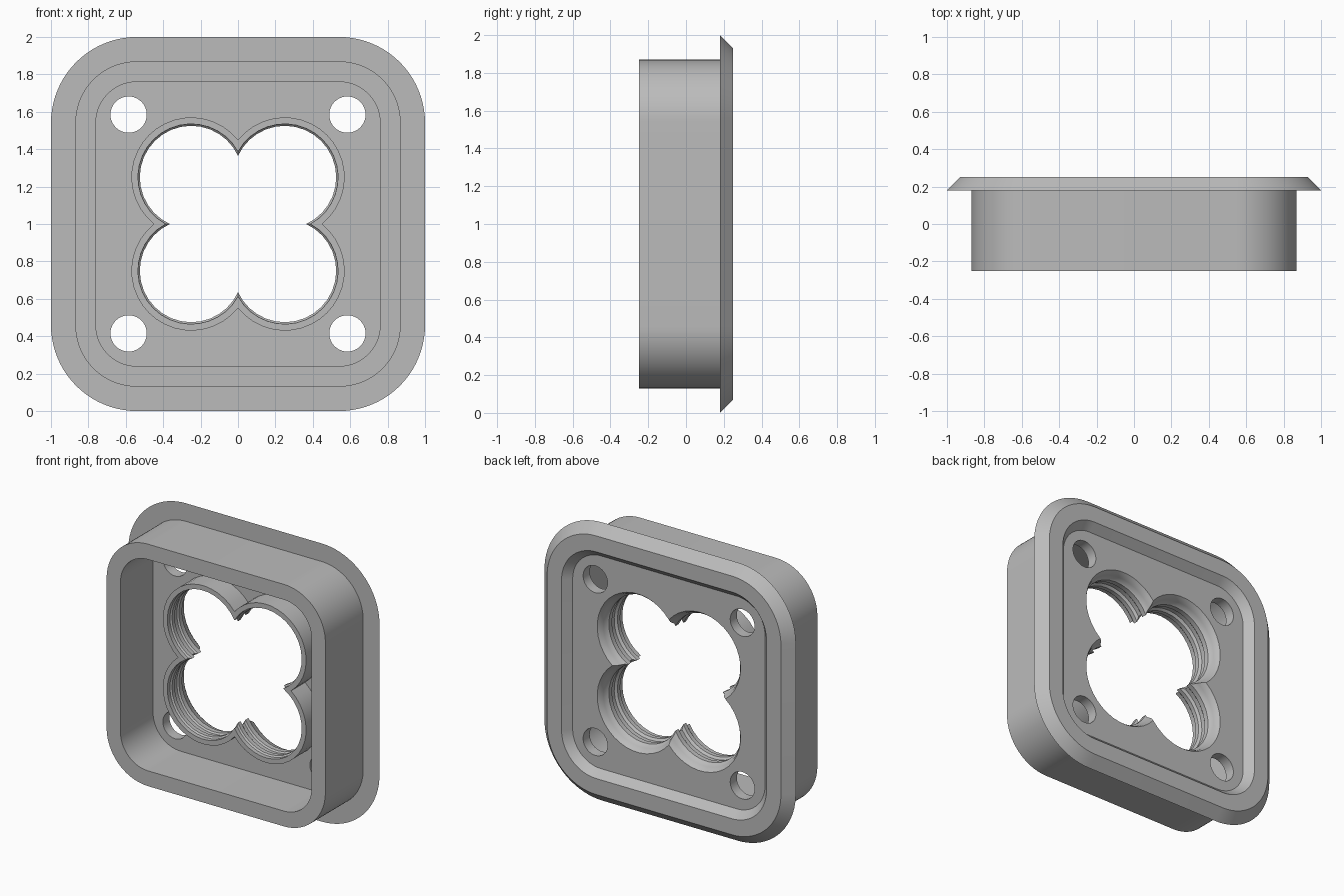
import bpy
import bmesh
from math import sin, cos, asin, acos, radians, pi

cube = bpy.data.objects.get("Cube")
if cube:
    bpy.data.objects.remove(cube, do_unlink=True)

CORNER = 0.54     # shared centre of all rounded corners
PETAL = 0.25      # offset of the four opening circles
HOLE = 0.585      # offset of the corner holes
STEPS = 20

bm = bmesh.new()


def ring(points, y):
    verts = [bm.verts.new((x, y, z + 1)) for x, z in points]
    n = len(verts)
    for i in range(n):
        bm.edges.new((verts[i], verts[(i + 1) % n]))
    return verts


def arcs(centre, radius, start, end):
    """Four arcs, one per quadrant, joined into one closed outline."""
    points = []
    for quarter in range(4):
        c, s = round(cos(quarter * pi / 2)), round(sin(quarter * pi / 2))
        for i in range(STEPS + 1):
            a = start + (end - start) * i / STEPS
            x, z = centre + radius * cos(a), centre + radius * sin(a)
            points.append((x * c - z * s, x * s + z * c))
    # drop the doubled points where neighbouring arcs meet
    return [p for i, p in enumerate(points)
            if abs(p[0] - points[i - 1][0]) + abs(p[1] - points[i - 1][1]) > 1e-5]


def rounded_square(half, y):
    return ring(arcs(CORNER, half - CORNER, 0, pi / 2), y)


def quatrefoil(radius, y):
    return ring(arcs(PETAL, radius, asin(-PETAL / radius), acos(-PETAL / radius)), y)


def bridge(a, b):
    n = len(a)
    for i in range(n):
        j = (i + 1) % n
        bm.faces.new((a[i], a[j], b[j], b[i]))


def loft(rings):
    for a, b in zip(rings, rings[1:]):
        bridge(a, b)
    return rings[0], rings[-1]


def fill(rings):
    """Flat face between an outer outline and the outlines inside it."""
    edges = [bm.edges.get((r[i - 1], r[i])) for r in rings for i in range(len(r))]
    bmesh.ops.triangle_fill(bm, edges=edges, use_beauty=True, normal=(0, 1, 0))


FRONT, BACK = 0.12, 0.195   # the two sides of the web plate

# skirt and bevelled flange, from the front web round to the back web
shell = [(0.76, FRONT), (0.76, -0.25), (0.87, -0.25), (0.87, 0.18),
         (1.0, 0.18), (0.93, 0.25), (0.815, 0.25), (0.765, BACK)]
front_edge, back_edge = loft([rounded_square(h, y) for h, y in shell])

# collar round the opening, with a stepped and grooved inside
collar = [(0.32, FRONT), (0.32, -0.04), (0.285, -0.04), (0.285, -0.01),
          (0.275, 0.0), (0.275, 0.03), (0.29, 0.045), (0.29, 0.075),
          (0.28, 0.085), (0.28, 0.12), (0.29, 0.13), (0.298, 0.155),
          (0.307, 0.178), (0.32, BACK)]
front_collar, back_collar = loft([quatrefoil(r, y) for r, y in collar])

# four corner holes
front_holes, back_holes = [], []
for sx in (-1, 1):
    for sz in (-1, 1):
        circle = [(sx * HOLE + 0.097 * cos(2 * pi * i / 40),
                   sz * HOLE + 0.097 * sin(2 * pi * i / 40)) for i in range(40)]
        a, b = loft([ring(circle, FRONT), ring(circle, BACK)])
        front_holes.append(a)
        back_holes.append(b)

# web plate
fill([front_edge, front_collar] + front_holes)
fill([back_edge, back_collar] + back_holes)
bmesh.ops.recalc_face_normals(bm, faces=bm.faces)

mesh = bpy.data.meshes.new("flanged_cover")
bm.to_mesh(mesh)
bm.free()
cover = bpy.data.objects.new("flanged_cover", mesh)
bpy.context.collection.objects.link(cover)

grey = bpy.data.materials.new("plain_grey")
grey.use_nodes = True
grey.diffuse_color = (0.5, 0.5, 0.5, 1)
grey.node_tree.nodes["Principled BSDF"].inputs["Base Color"].default_value = (0.5, 0.5, 0.5, 1)
mesh.materials.append(grey)

bpy.ops.object.select_all(action='DESELECT')
cover.select_set(True)
bpy.context.view_layer.objects.active = cover
bpy.ops.object.shade_smooth_by_angle(angle=radians(28))
